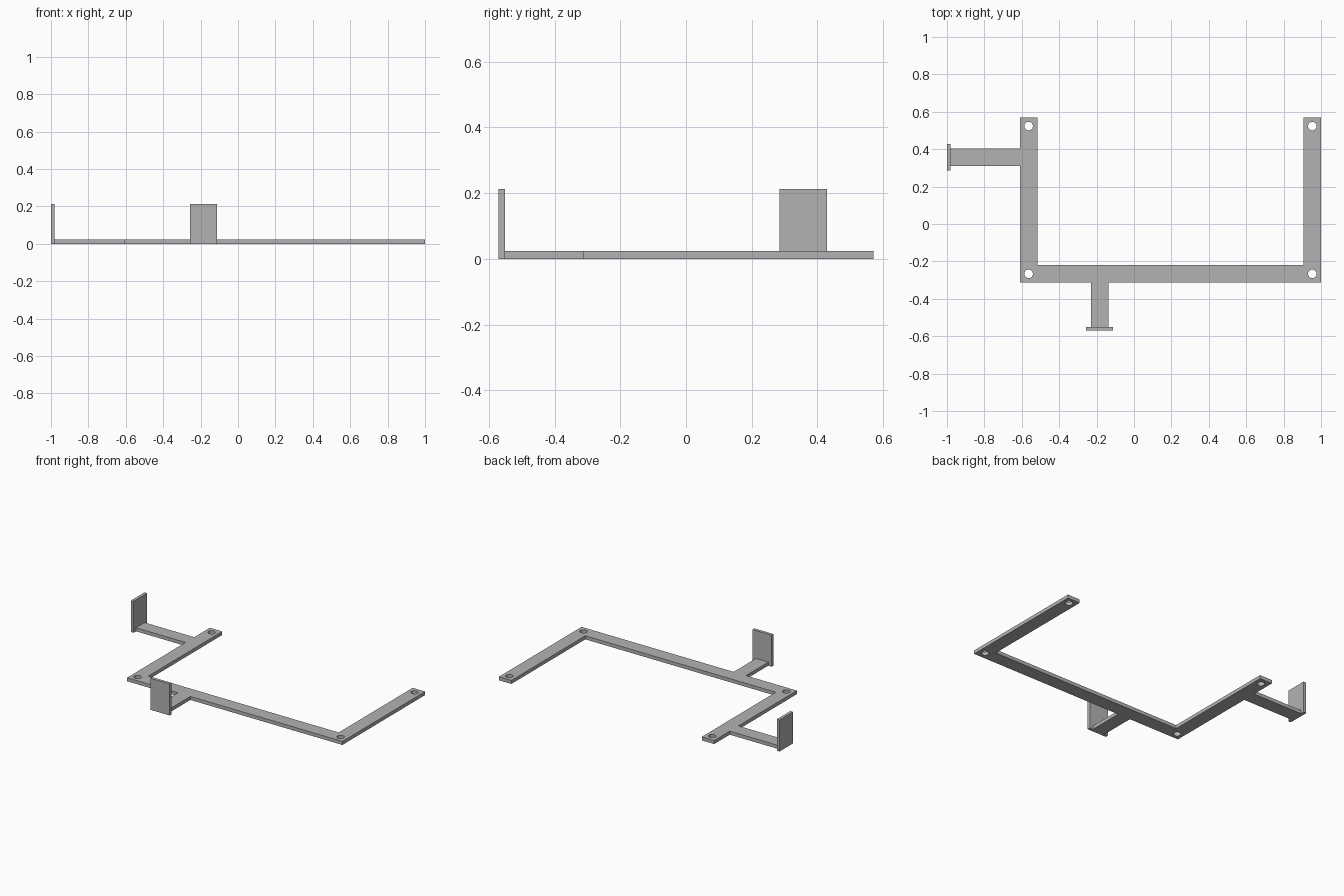
import bpy
import bmesh
from math import cos, sin, tau

old = bpy.data.objects.get("Cube")
if old:
    bpy.data.objects.remove(old, do_unlink=True)

grey = bpy.data.materials.new("plain grey")
grey.use_nodes = True
colour = (0.45, 0.45, 0.45, 1)
grey.diffuse_color = colour
grey.node_tree.nodes["Principled BSDF"].inputs["Base Color"].default_value = colour

THICK = 0.024       # bar thickness
TALL = 0.213        # end plate height
HOLE = 0.023        # hole radius


def finish(name, bm):
    bmesh.ops.recalc_face_normals(bm, faces=bm.faces)
    mesh = bpy.data.meshes.new(name)
    bm.to_mesh(mesh)
    bm.free()
    mesh.materials.append(grey)
    ob = bpy.data.objects.new(name, mesh)
    bpy.context.collection.objects.link(ob)
    return ob


def loop(bm, points):
    verts = [bm.verts.new((x, y, 0)) for x, y in points]
    return [bm.edges.new((a, b)) for a, b in zip(verts, verts[1:] + verts[:1])]


def box(name, x0, x1, y0, y1, z0, z1):
    bm = bmesh.new()
    bmesh.ops.create_cube(bm, size=1)
    for v in bm.verts:
        v.co = (x1 if v.co.x > 0 else x0,
                y1 if v.co.y > 0 else y0,
                z1 if v.co.z > 0 else z0)
    return finish(name, bm)


# Flat U-shaped bracket with its two side arms, cut as one sheet
L, R, B, T = -0.61, 1.0, -0.313, 0.57
W = 0.093
outline = [
    (L, B), (-0.23, B), (-0.23, -0.55), (-0.137, -0.55), (-0.137, B),
    (R, B), (R, T), (R - W, T), (R - W, B + W),
    (L + W, B + W), (L + W, T), (L, T),
    (L, 0.404), (-0.98, 0.404), (-0.98, 0.311), (L, 0.311),
]
bm = bmesh.new()
edges = loop(bm, outline)

# Screw holes at the corners and the bar ends
for cx in (L + W / 2, R - W / 2):
    for cy in (B + W / 2, T - W / 2):
        edges += loop(bm, [(cx + HOLE * cos(tau * i / 32), cy + HOLE * sin(tau * i / 32))
                           for i in range(32)])

bmesh.ops.triangle_fill(bm, edges=edges, use_beauty=True)
sheet = bmesh.ops.extrude_face_region(bm, geom=bm.faces[:], use_keep_orig=True)
top = [g for g in sheet["geom"] if isinstance(g, bmesh.types.BMVert)]
bmesh.ops.translate(bm, verts=top, vec=(0, 0, THICK))
frame = finish("mounting_frame", bm)

# Smooth hole walls, sharp rims
bpy.context.view_layer.objects.active = frame
frame.select_set(True)
bpy.ops.object.shade_smooth_by_angle()

# Upright plates at the arm ends
box("right_end_plate", -1.0, -0.98, 0.285, 0.429, 0, TALL)
box("front_end_plate", -0.256, -0.112, -0.57, -0.55, 0, TALL)
